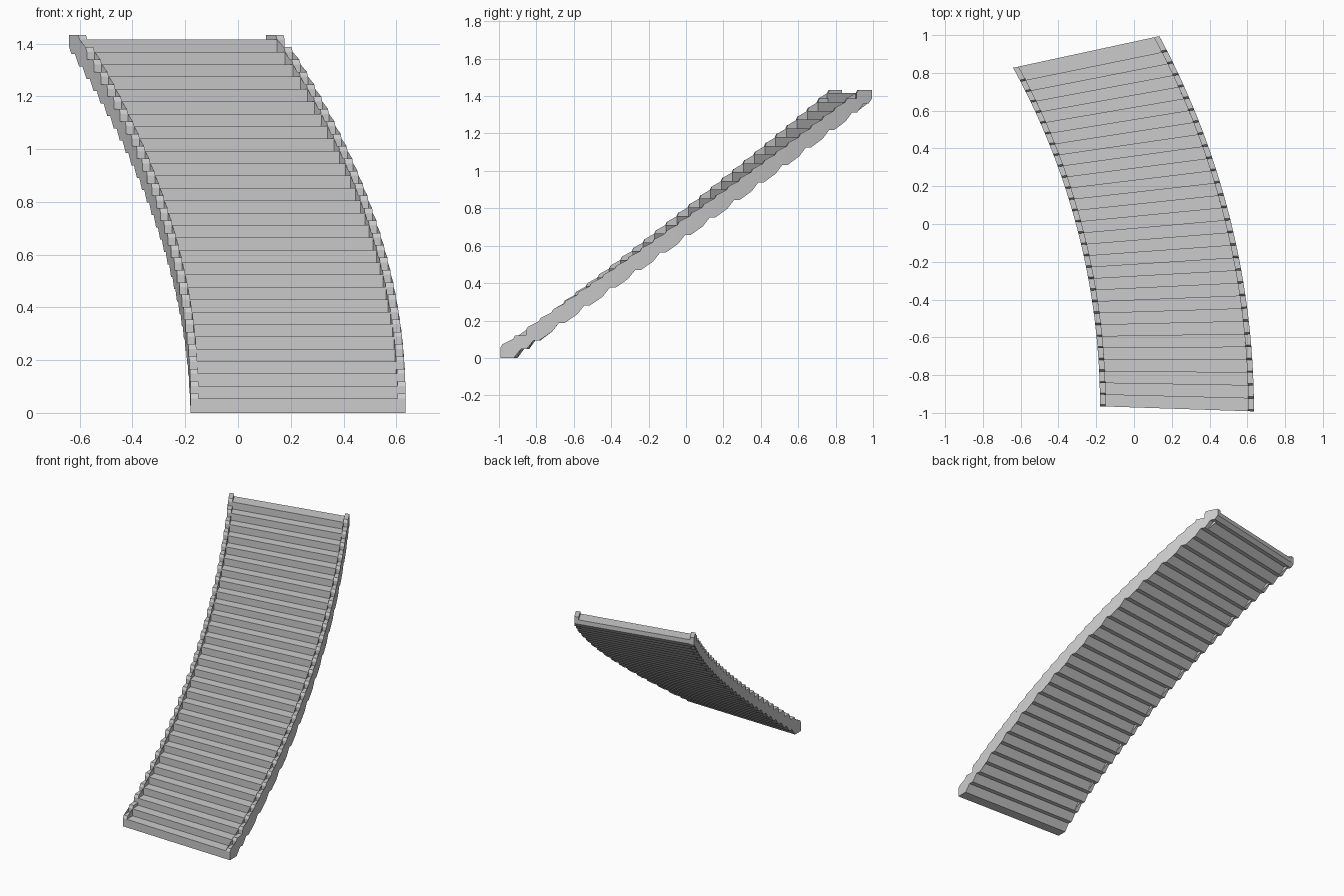
import bpy, bmesh
from math import sin, cos, radians

if "Cube" in bpy.data.objects:
    bpy.data.objects.remove(bpy.data.objects["Cube"])

STEPS = 30
RISE = 0.0469
FIRST = 0.055            # height of the first tread
CURB = 0.018             # stringer height above each tread
END = STEPS - 1 + 1.35   # run measured in step units
EDGE = 0.037             # stringer width as a share of the stair width


def arc(start, radius, sweep, t):
    a = radians(sweep) * t / END
    return start[0] - radius * (1 - cos(a)), start[1] + radius * sin(a)


def place(u, t, z):
    """Map share of width, step position and height onto the curved flight."""
    inner = arc((-0.18, -0.965), 3.72, 28.8, t)
    outer = arc((0.635, -0.992), 4.19, 28.3, t)
    return (inner[0] + (outer[0] - inner[0]) * u,
            inner[1] + (outer[1] - inner[1]) * u, z)


def underside():
    pts = [(0, 0)]
    for i in range(STEPS):
        pts.append((i + 1.05, i * RISE))
        if i < STEPS - 1:
            pts.append((i + 1.6, (i + 1) * RISE))
    pts[-1] = (STEPS + 0.05, (STEPS - 1) * RISE)
    pts.append((END, (STEPS - 1) * RISE + 0.026))
    return pts


def topside(curb):
    pts = []
    for i in range(STEPS):
        z = FIRST + i * RISE
        if i:
            pts.append((i, z - RISE + curb))
        pts.append((i, z))
        if curb:
            pts.append((i + 0.15, z + curb))
    pts.append((END, FIRST + (STEPS - 1) * RISE + curb))
    return pts


def flight_part(name, u0, u1, curb):
    profile = underside() + topside(curb)[::-1]
    bm = bmesh.new()
    a = [bm.verts.new((u0, t, z)) for t, z in profile]
    b = [bm.verts.new((u1, t, z)) for t, z in profile]
    n = len(profile)
    for i in range(n):
        j = (i + 1) % n
        bm.faces.new((a[i], a[j], b[j], b[i]))
    sides = [bm.faces.new(a[::-1]), bm.faces.new(b)]
    bmesh.ops.triangulate(bm, faces=sides)
    for v in bm.verts:                 # bend the flat flight into its curve
        v.co = place(*v.co)
    bmesh.ops.recalc_face_normals(bm, faces=bm.faces)
    mesh = bpy.data.meshes.new(name)
    bm.to_mesh(mesh)
    bm.free()
    bpy.context.collection.objects.link(bpy.data.objects.new(name, mesh))


# Treads and risers between two raised stepped stringers
flight_part("treads", EDGE, 1 - EDGE, 0)
flight_part("inner_stringer", 0, EDGE, CURB)
flight_part("outer_stringer", 1 - EDGE, 1, CURB)
